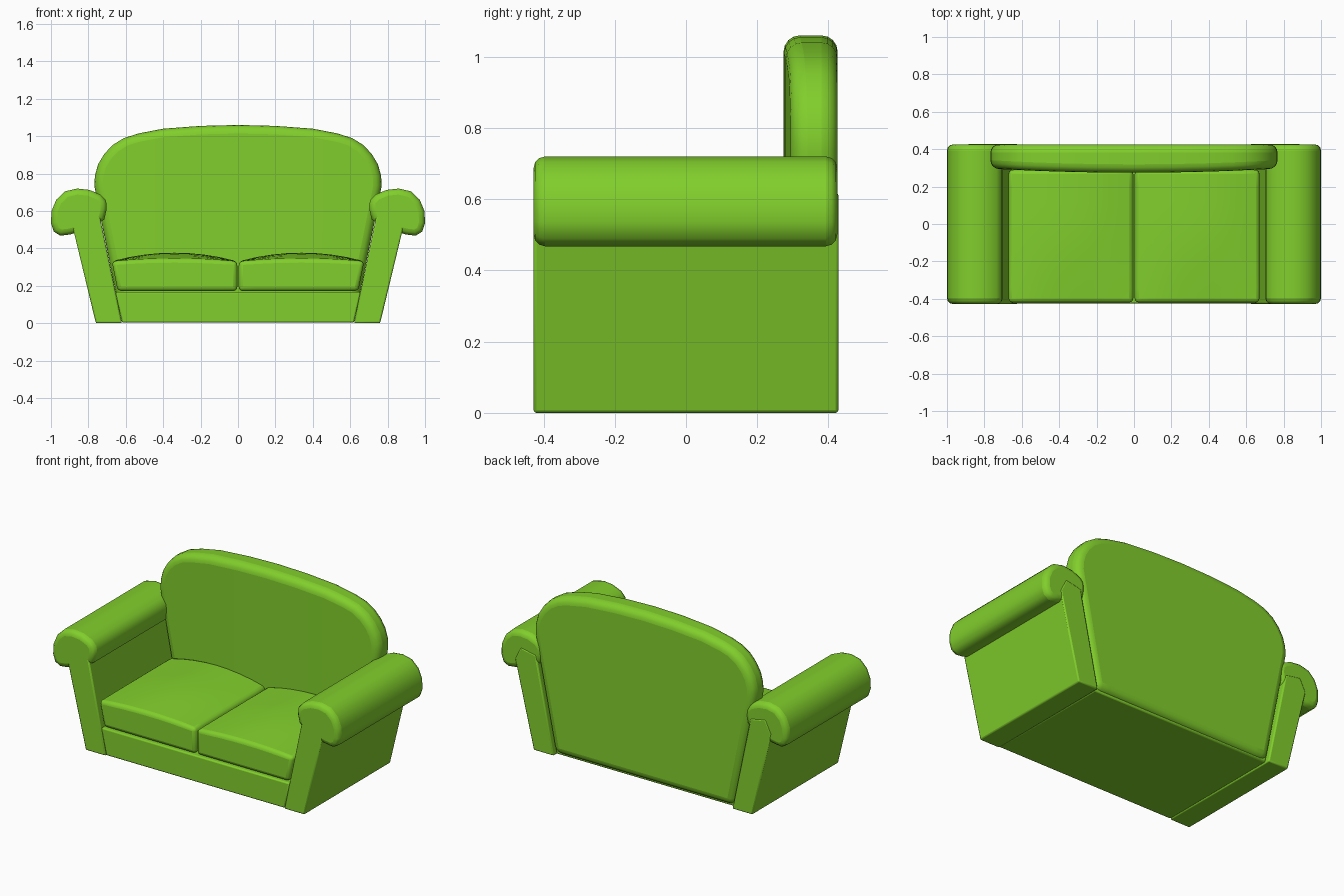
import bpy, bmesh, math

if "Cube" in bpy.data.objects:
    bpy.data.objects.remove(bpy.data.objects["Cube"])

green = bpy.data.materials.new("green_fabric")
green.diffuse_color = (0.22, 0.62, 0.025, 1)
green.use_nodes = True
green.node_tree.nodes["Principled BSDF"].inputs["Base Color"].default_value = green.diffuse_color


def prism(name, profile, y0, y1, bevel, segments=3, mirror=False, cuts=((), ()), shape=None):
    """Extrude an x-z outline along y, slice it, reshape it, then round the edges."""
    bm = bmesh.new()
    face = bm.faces.new([bm.verts.new((x, y0, z)) for x, z in profile])
    new = bmesh.ops.extrude_face_region(bm, geom=[face])["geom"]
    for v in new:
        if isinstance(v, bmesh.types.BMVert):
            v.co.y = y1
    for axis, values in enumerate(cuts):
        for c in values:
            co, no = [0, 0, 0], [0, 0, 0]
            co[axis], no[axis] = c, 1
            bmesh.ops.bisect_plane(bm, geom=bm.verts[:] + bm.edges[:] + bm.faces[:],
                                   dist=0.0005, plane_co=co, plane_no=no)
    if shape:
        for v in bm.verts:
            shape(v.co)
    bmesh.ops.recalc_face_normals(bm, faces=bm.faces[:])
    mesh = bpy.data.meshes.new(name)
    bm.to_mesh(mesh)
    bm.free()
    ob = bpy.data.objects.new(name, mesh)
    bpy.context.collection.objects.link(ob)
    mesh.materials.append(green)
    b = ob.modifiers.new("bevel", 'BEVEL')
    b.width, b.segments = bevel, segments
    b.limit_method, b.angle_limit = 'ANGLE', math.radians(50)
    b.use_clamp_overlap = False
    if mirror:
        ob.modifiers.new("mirror", 'MIRROR')
    bpy.ops.object.select_all(action='DESELECT')
    ob.select_set(True)
    bpy.context.view_layer.objects.active = ob
    bpy.ops.object.shade_smooth_by_angle(angle=math.radians(40))
    return ob


# Base under the cushions
prism("base", [(-0.62, 0.003), (0.62, 0.003), (0.655, 0.168), (-0.655, 0.168)],
      -0.425, 0.40, 0.008, 2)

# Slanted arm panels
prism("arm_panels", [(0.62, 0), (0.76, 0), (0.89, 0.54), (0.85, 0.62), (0.745, 0.60)],
      -0.428, 0.428, 0.008, 2, mirror=True)

# Padded arm rolls
roll = [(0.702, 0.61), (0.705, 0.655), (0.735, 0.688), (0.795, 0.713), (0.86, 0.72),
        (0.925, 0.705), (0.972, 0.66), (0.997, 0.60), (1.0, 0.535), (0.985, 0.49),
        (0.95, 0.468), (0.90, 0.474), (0.84, 0.49), (0.77, 0.517), (0.715, 0.555)]
prism("arm_rolls", roll, -0.428, 0.425, 0.032, 3, mirror=True)

# Rounded backrest with a gently bulging front
half = [(0.623, 0.012), (0.755, 0.665), (0.768, 0.735), (0.765, 0.79), (0.748, 0.85),
        (0.715, 0.905), (0.67, 0.953), (0.61, 0.99), (0.53, 1.015), (0.40, 1.04),
        (0.20, 1.055)]
outline = half + [(0, 1.06)] + [(-x, z) for x, z in reversed(half)]


def bulge(co):
    if co.y < 0.35:
        co.y += 0.022 * (co.x / 0.76) ** 2


prism("backrest", outline, 0.274, 0.426, 0.045, 4,
      cuts=([-0.53, -0.4, -0.2, 0, 0.2, 0.4, 0.53], ()), shape=bulge)


# Crowned seat cushions
def crown(co):
    if co.z > 0.25:
        u = (co.x - 0.34) / 0.335
        v = (co.y + 0.42) / 0.71
        co.z += 0.045 * (1 - u * u) * (0.3 + 0.7 * math.sin(min(v * 1.5, 1) * math.pi / 2))


prism("seat_cushions", [(0.004, 0.172), (0.643, 0.172), (0.675, 0.332), (0.004, 0.332)],
      -0.42, 0.29, 0.022, 3, mirror=True,
      cuts=([0.1 + 0.08 * i for i in range(7)], [-0.34 + 0.09 * i for i in range(7)]),
      shape=crown)
